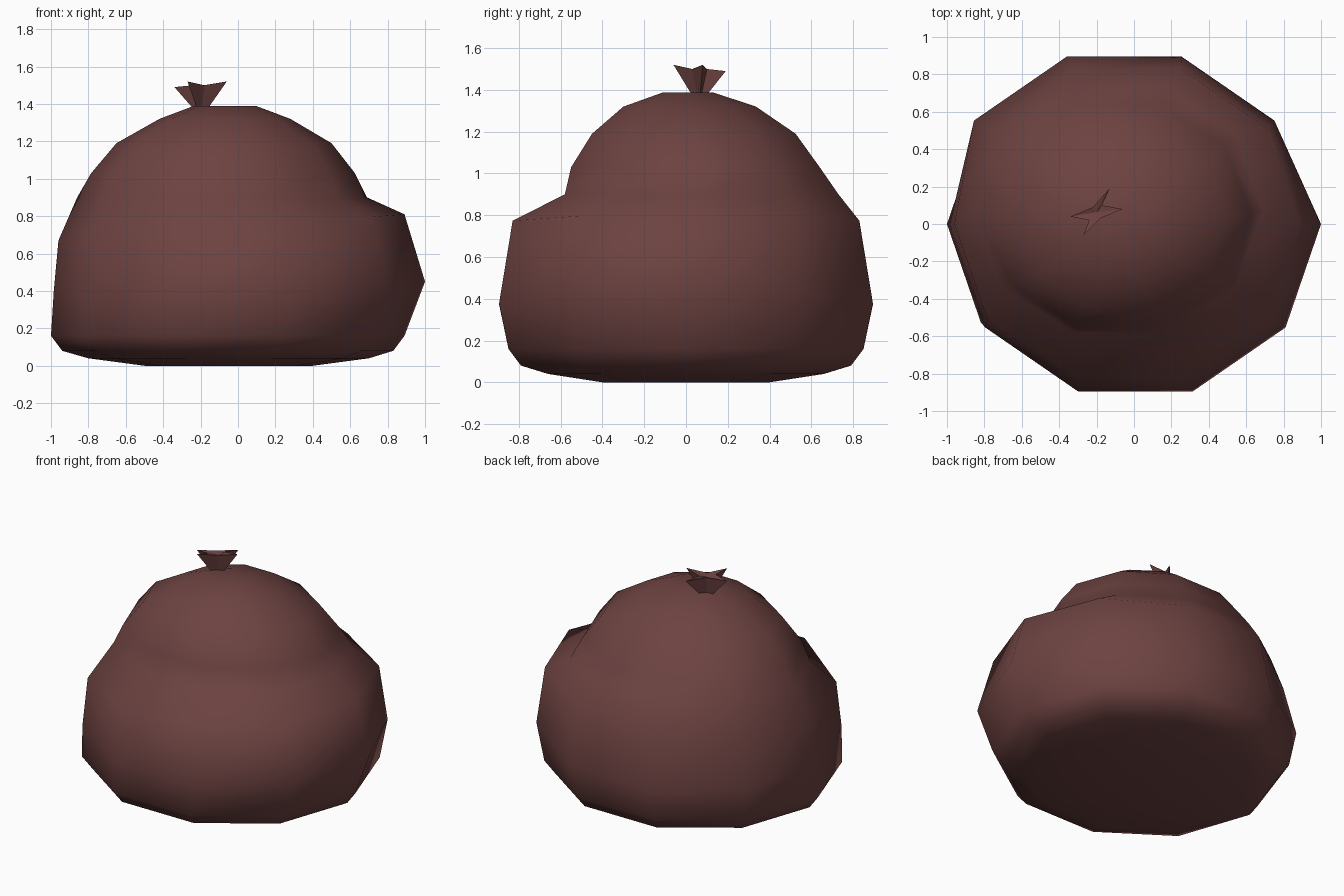
import bpy, bmesh, math

cube = bpy.data.objects.get("Cube")
if cube:
    bpy.data.objects.remove(cube)

SIDES = 10
mat = bpy.data.materials.new("dull maroon")
mat.use_nodes = True
colour = (0.15, 0.055, 0.052, 1)
mat.diffuse_color = colour
mat.node_tree.nodes["Principled BSDF"].inputs["Base Color"].default_value = colour


def finish(bm, name, smooth):
    bmesh.ops.recalc_face_normals(bm, faces=bm.faces)
    for f in bm.faces:
        f.smooth = smooth
    mesh = bpy.data.meshes.new(name)
    bm.to_mesh(mesh)
    bm.free()
    mesh.materials.append(mat)
    ob = bpy.data.objects.new(name, mesh)
    bpy.context.collection.objects.link(ob)
    return ob


def bridge(bm, a, b):
    n = len(a)
    for i in range(n):
        j = (i + 1) % n
        bm.faces.new((a[i], a[j], b[j], b[i]))


def ring(bm, x0, x1, y0, y1, z, lift=(0, 0, 0), skew=0):
    """Ten-sided loop fitted to x and y limits; lift raises its left, right and back."""
    verts = []
    for i in range(SIDES):
        t = math.tau * i / SIDES
        c, s = math.cos(t), math.sin(t)
        x = (x0 + x1) / 2 + (x1 - x0) / 2 * c + skew * (s > 0.01)
        y = (y0 + y1) / 2 + (y1 - y0) / 2 * s / math.sin(math.tau / 5)
        dz = (lift[0] if c < 0 else lift[1]) * c * c + (lift[2] * s * s if s > 0 else 0)
        verts.append(bm.verts.new((x, y, z + dz)))
    return verts


# Slumped sack: flat base, wide belly, ledge, then the smaller offset dome
bm = bmesh.new()
loops = [
    ring(bm, -0.50, 0.40, -0.40, 0.40, 0),
    ring(bm, -0.80, 0.70, -0.66, 0.66, 0.04),
    ring(bm, -0.94, 0.83, -0.79, 0.79, 0.08),
    ring(bm, -1.00, 0.89, -0.85, 0.85, 0.16),
    ring(bm, -0.985, 1.0, -0.895, 0.895, 0.37, (0.03, 0.08, 0), -0.06),
    ring(bm, -0.96, 0.89, -0.83, 0.83, 0.77, (-0.10, 0.04, 0)),
    ring(bm, -0.86, 0.69, -0.58, 0.73, 0.90),
    ring(bm, -0.785, 0.625, -0.55, 0.64, 1.03),
    ring(bm, -0.65, 0.50, -0.45, 0.525, 1.19),
    ring(bm, -0.42, 0.28, -0.30, 0.335, 1.32),
    ring(bm, -0.24, 0.10, -0.11, 0.13, 1.388),
]
for lower, upper in zip(loops, loops[1:]):
    bridge(bm, lower, upper)
bm.faces.new(loops[0])
bm.faces.new(loops[-1])
finish(bm, "sack_body", True)

# Gathered neck: four flared points above a pinched tie
bm = bmesh.new()
cx, cy = -0.20, 0.063
points = [(-0.06, 0.08, 1.52), (-0.17, 0.10, 1.50), (-0.13, 0.19, 1.49), (-0.22, 0.09, 1.50),
          (-0.34, 0.04, 1.49), (-0.24, 0.02, 1.50), (-0.27, -0.06, 1.52), (-0.18, 0.03, 1.50)]
top = [bm.verts.new(p) for p in points]
pinch = [bm.verts.new((cx + (x - cx) * 0.25, cy + (y - cy) * 0.25, 1.37)) for x, y, z in points]
bridge(bm, pinch, top)
middle = bm.verts.new((cx, cy, 1.49))
for i in range(len(top)):
    bm.faces.new((top[i], top[(i + 1) % len(top)], middle))
bm.faces.new(pinch)
finish(bm, "tied_neck", False)
